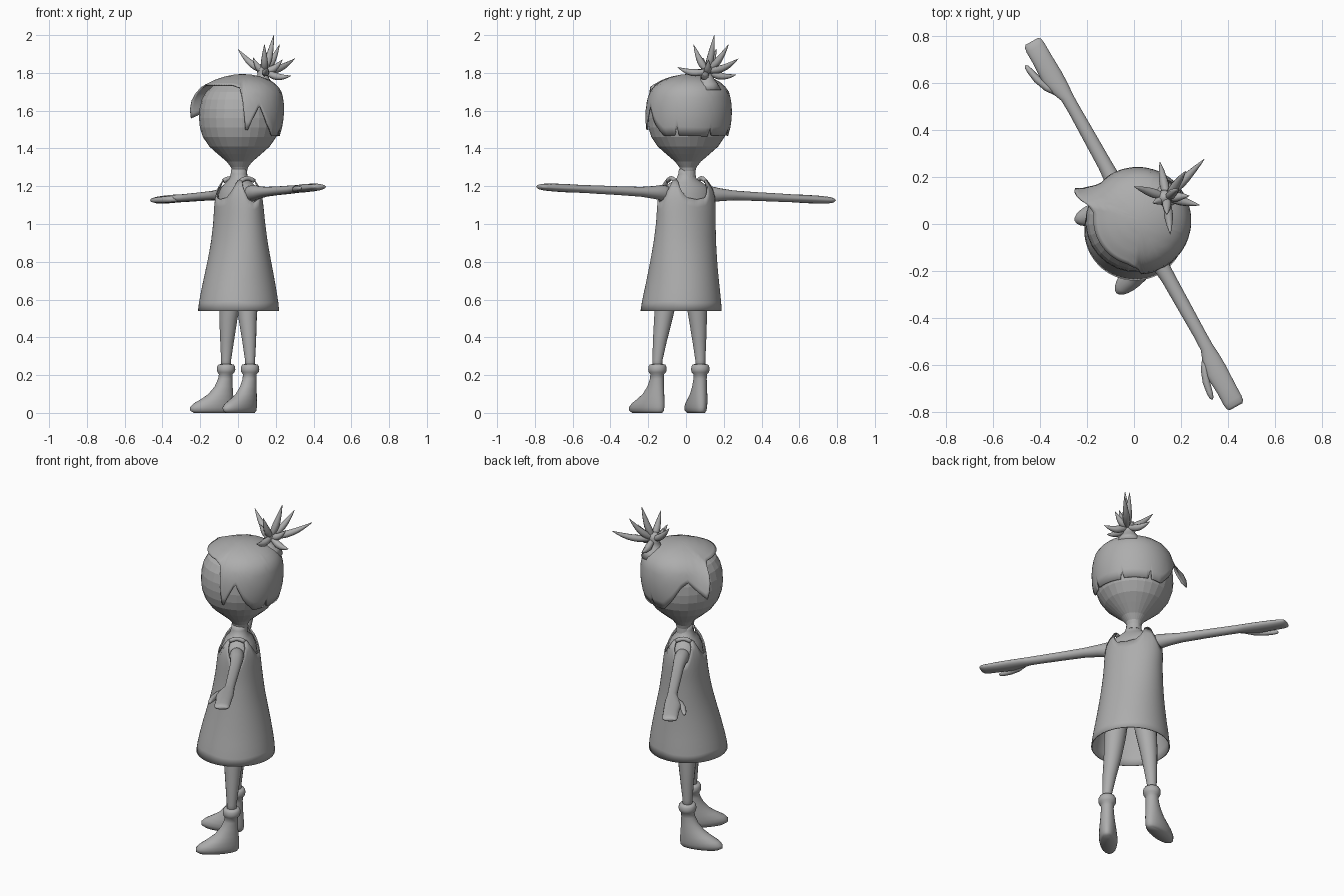
import bpy, bmesh, math
from mathutils import Vector, Matrix

TURN = Matrix.Rotation(math.radians(-60.8), 4, 'Z')   # figure is turned away from the front
mat = bpy.data.materials.new("plain grey")
mat.diffuse_color = (0.42, 0.42, 0.42, 1)
TAU = 2 * math.pi


def lerp(table, t):
    """Interpolate rows (key, v1, v2...) at key t."""
    if t <= table[0][0]:
        return table[0][1:]
    for p, q in zip(table, table[1:]):
        if t <= q[0]:
            k = (t - p[0]) / (q[0] - p[0])
            return tuple(u + (v - u) * k for u, v in zip(p[1:], q[1:]))
    return table[-1][1:]


def loft(name, rings, caps=True, turn=True, smooth=True, solid=0):
    bm = bmesh.new()
    vs = [[bm.verts.new(p) for p in r] for r in rings]
    n = len(vs[0])
    for a, b in zip(vs, vs[1:]):
        for i in range(n):
            j = (i + 1) % n
            bm.faces.new((a[i], a[j], b[j], b[i]))
    if caps:
        bm.faces.new(vs[0])
        bm.faces.new(vs[-1])
    bmesh.ops.remove_doubles(bm, verts=bm.verts, dist=1e-5)
    bmesh.ops.recalc_face_normals(bm, faces=bm.faces)
    if turn:
        bm.transform(TURN)
    me = bpy.data.meshes.new(name)
    bm.to_mesh(me)
    bm.free()
    me.materials.append(mat)
    for f in me.polygons:
        f.use_smooth = smooth
    ob = bpy.data.objects.new(name, me)
    bpy.context.collection.objects.link(ob)
    if solid:
        m = ob.modifiers.new("thickness", 'SOLIDIFY')
        m.thickness = solid
        m.offset = 0
    return ob


def oval(z, a, b, cx=0, cy=0, n=28):
    return [Vector((cx + a * math.sin(TAU * i / n), cy - b * math.cos(TAU * i / n), z)) for i in range(n)]


def tube(name, pts, radii, turn=True, n=10):
    pts = [Vector(p) for p in pts]
    rings = []
    for i, (p, r) in enumerate(zip(pts, radii)):
        d = (pts[min(i + 1, len(pts) - 1)] - pts[max(i - 1, 0)]).normalized()
        u = d.cross(Vector((0.31, 0.9, 0.2))).normalized()
        v = d.cross(u)
        rings.append([p + r * (u * math.cos(TAU * k / n) + v * math.sin(TAU * k / n)) for k in range(n)])
    return loft(name, rings, turn=turn)


def bend(a, b, sag, n=8):
    """Path from a to b that dips by sag in the middle."""
    a, b = Vector(a), Vector(b)
    return [a.lerp(b, t / n) - Vector((0, 0, sag * math.sin(math.pi * t / n))) for t in range(n + 1)]


# Head
HX, HY = -0.005, 0.012
head = [(1.25, .042), (1.28, .040), (1.30, .045), (1.33, .068), (1.37, .115), (1.41, .16), (1.46, .194),
        (1.51, .21), (1.56, .215), (1.61, .212), (1.66, .20), (1.70, .177), (1.74, .13), (1.765, .07), (1.772, .01)]
loft("head", [oval(z, r, r, HX, HY) for z, r in head], smooth=False)

# Hair cap with a jagged lower edge and a swept side lock
hair = [(1.46, .207), (1.50, .219), (1.55, .225), (1.60, .225), (1.65, .22), (1.70, .205), (1.735, .178),
        (1.76, .14), (1.778, .09), (1.788, .04), (1.79, 0)]
edge = [(-180, 1.465), (-177, 1.51), (-174, 1.47), (-138, 1.47), (-135, 1.52), (-132, 1.47), (-115, 1.465),
        (-100, 1.53), (-86, 1.61), (-75, 1.64), (-66, 1.60), (-57, 1.56), (-51, 1.65), (-45, 1.72), (-38, 1.735),
        (45, 1.735), (58, 1.72), (63, 1.64), (70, 1.475), (76, 1.54), (86, 1.63), (100, 1.53), (115, 1.465),
        (132, 1.47), (135, 1.52), (138, 1.47), (174, 1.465), (180, 1.465)]
rings = []
for k in range(13):
    t = k / 12
    ring = []
    for i in range(120):
        deg = -180 + 3 * i
        z = 1.79 - (1.79 - lerp(edge, deg)[0]) * t ** 1.8
        r = lerp(hair, z)[0]
        r += .055 * math.exp(-((deg + 55) / 10) ** 2) * t ** 3          # flared lock
        if abs(deg) < 60:
            r += .018 * t ** 3                                        # fringe overhang
        a = math.radians(deg)
        back = .02 * max(0, min(1, (z - 1.5) / .25))
        ring.append(Vector((HX + r * math.sin(a), HY + back - r * math.cos(a), z)))
    rings.append(ring)
loft("hair", rings, caps=False, solid=.008)

# Tied tuft of hair
stem = [(1.71, .075), (1.745, .055), (1.77, .036), (1.795, .027), (1.82, .033), (1.84, .025), (1.85, .005)]
loft("tuft_base", [oval(z, r, r, -.035, .168, 16) for z, r in stem])
tips = [(0, .16, 1.925), (.19, .15, 2.0), (.155, -.045, 1.83), (.3, .277, 1.875), (.11, .265, 1.79),
        (.28, .08, 1.785), (.22, .225, 1.95), (.14, .04, 1.95), (.08, .09, 1.88), (.235, .12, 1.87)]
for tip in tips:
    tube("tuft_strand", bend((.14, .112, 1.81), tip, .018),
         [.012, .015, .018, .02, .019, .016, .012, .007, .001], turn=False, n=8)

# Torso and neck skin
body = [(.72, .14, .12), (.9, .152, .12), (1.0, .15, .112), (1.1, .15, .103), (1.16, .147, .094), (1.195, .128, .08),
        (1.218, .092, .062), (1.24, .055, .048), (1.265, .043, .043), (1.29, .04, .04)]
loft("torso", [oval(z, a, b, 0, .005) for z, a, b in body])

# Dress: open shell with scooped neck and armholes
dress = [(.54, .212, .212, .024, -.010), (.6, .205, .205, .022, -.008), (.7, .19, .185, .018, -.004),
         (.8, .178, .162, .014, 0), (.9, .169, .14, .009, .003), (1.0, .163, .125, .004, .005),
         (1.1, .162, .114, 0, .005), (1.16, .156, .105, 0, .005), (1.2, .143, .09, 0, .005), (1.235, .125, .062, 0, .005)]
neck = [(0, 1.13), (20, 1.14), (33, 1.18), (40, 1.232), (54, 1.232), (62, 1.19), (75, 1.13), (90, 1.115)]
rings = []
for k in range(15):
    ring = []
    for i in range(72):
        deg = 5 * i
        fold = deg % 180
        fold = min(fold, 180 - fold)
        z = .54 + (lerp(neck, fold)[0] - .54) * k / 14
        a, b, cx, cy = lerp(dress, z)
        t = math.radians(deg)
        ring.append(Vector((cx + a * math.sin(t), cy - b * math.cos(t), z)))
    rings.append(ring)
loft("dress", rings, caps=False, solid=.006)

arm = [(.09, .035, .035, .005), (.15, .04, .042, .008), (.2, .036, .034, .013), (.28, .031, .026, .015),
       (.42, .029, .023, .015), (.55, .027, .022, .015), (.61, .028, .021, .014), (.66, .04, .021, .006),
       (.72, .047, .022, 0), (.8, .043, .021, .001), (.86, .043, .018, 0), (.882, .040, .014, 0), (.892, .03, .007, 0)]
foot = [(.0, -.03, .18, .036), (.012, -.04, .2, .046), (.03, -.042, .2, .05), (.05, -.042, .18, .05),
        (.075, -.04, .135, .047), (.10, -.038, .097, .043), (.14, -.035, .062, .038), (.18, -.034, .043, .035),
        (.205, -.035, .038, .036), (.215, -.045, .046, .046), (.23, -.049, .049, .049), (.246, -.047, .047, .047),
        (.257, -.04, .04, .04), (.258, -.025, .025, .025)]
for s, side in ((1, "left"), (-1, "right")):
    # Shoulder strap over the top
    tube(side + "_strap", bend((s * .092, -.036, 1.228), (s * .092, .046, 1.228), -.014, 6), [.012] * 7, n=8)

    # Arm and mitten hand
    def arm_z(x):
        return (1.165 if s > 0 else 1.157) + s * .03 * (x - .15) / .7
    loft(side + "_arm", [[Vector((s * x, yc + hy * math.cos(TAU * i / 16), arm_z(x) + hz * math.sin(TAU * i / 16)))
                          for i in range(16)] for x, hy, hz, yc in arm])
    tube(side + "_thumb", [(s * x, y, arm_z(x) - .004) for x, y in
                           ((.64, -.008), (.69, -.04), (.74, -.06), (.785, -.069), (.808, -.073), (.816, -.074))],
         [.014, .017, .016, .013, .009, .002])

    # Leg
    ax = .033 + s * .13
    tube(side + "_leg", [(.02 + s * .07, 0, .8), (.024 + s * .09, -.008, .62), (.025 + s * .105, -.014, .5),
                         (.03 + s * .12, -.016, .38), (ax, -.018, .28), (ax, -.018, .2)],
         [.065, .06, .049, .037, .027, .026], n=16)

    # Boot with rolled cuff, toes turned out
    splay = Matrix.Translation((ax, -.018, 0)) @ Matrix.Rotation(math.radians(s * 14 + 3), 4, 'Z')
    rings = []
    for z, back, front, w in foot:
        ring = []
        for p in oval(z, w, (front - back) / 2, 0, -(front + back) / 2, 24):
            ring.append(splay @ p)
        rings.append(ring)
    loft(side + "_boot", rings)
